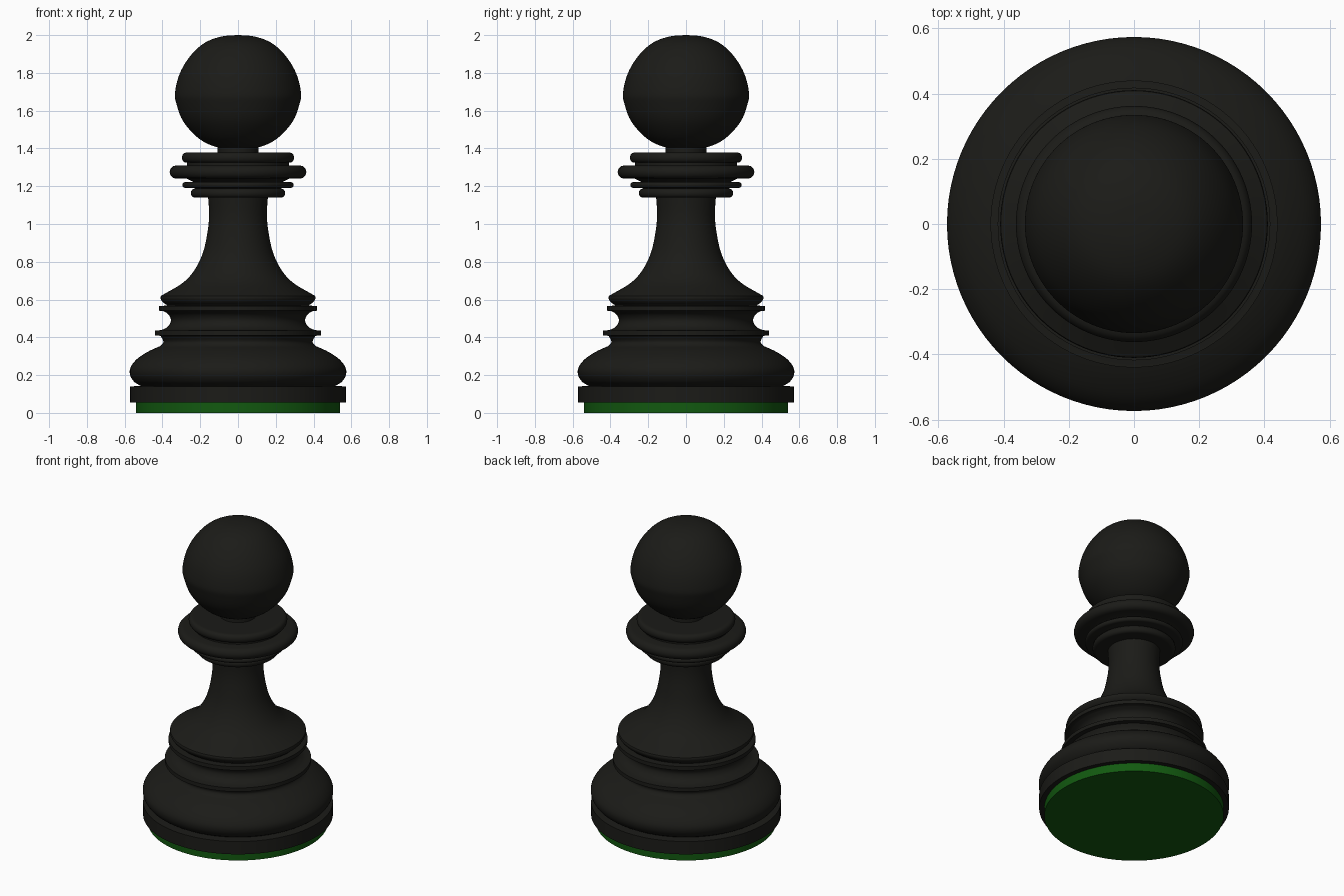
import bpy, bmesh, math

if "Cube" in bpy.data.objects:
    bpy.data.objects.remove(bpy.data.objects["Cube"])

SEGMENTS = 96


def material(name, color):
    m = bpy.data.materials.new(name)
    m.diffuse_color = (*color, 1)
    m.use_nodes = True
    m.node_tree.nodes["Principled BSDF"].inputs["Base Color"].default_value = m.diffuse_color
    return m


def curve(pts, steps=5):
    """Catmull-Rom curve through (radius, height) points."""
    ext = [pts[0]] + pts + [pts[-1]]
    out = []
    for a, b, c, d in zip(ext, ext[1:], ext[2:], ext[3:]):
        for i in range(steps):
            t = i / steps
            out.append(tuple(0.5 * (2 * q + (r - p) * t + (2 * p - 5 * q + 4 * r - s) * t * t
                                    + (3 * q - p - 3 * r + s) * t ** 3)
                             for p, q, r, s in zip(a, b, c, d)))
    return out + [pts[-1]]


def ring(inner, outer, z0, z1, bevel, steps=6):
    """Disc outline with a rounded rim."""
    h, mid = (z1 - z0) / 2, (z0 + z1) / 2
    arc = [(outer - bevel + bevel * math.cos(a), mid + h * math.sin(a))
           for a in (math.pi * (i / steps - 0.5) for i in range(steps + 1))]
    return [(inner, z0)] + arc + [(inner, z1)]


def lathe(name, profile, mat):
    """Revolve a profile around z, with poles merged where the radius is 0."""
    bm = bmesh.new()
    verts = [bm.verts.new((r, 0, z)) for r, z in profile]
    edges = [bm.edges.new(p) for p in zip(verts, verts[1:])]
    bmesh.ops.spin(bm, geom=verts + edges, cent=(0, 0, 0), axis=(0, 0, 1),
                   angle=math.tau, steps=SEGMENTS, use_duplicate=False)
    bmesh.ops.remove_doubles(bm, verts=bm.verts, dist=1e-5)
    bmesh.ops.recalc_face_normals(bm, faces=bm.faces)
    me = bpy.data.meshes.new(name)
    bm.to_mesh(me)
    bm.free()
    me.materials.append(mat)
    ob = bpy.data.objects.new(name, me)
    bpy.context.collection.objects.link(ob)
    bpy.ops.object.select_all(action='DESELECT')
    ob.select_set(True)
    bpy.context.view_layer.objects.active = ob
    bpy.ops.object.shade_smooth_by_angle(angle=math.radians(35))
    return ob


black = material("black_wood", (0.011, 0.011, 0.009))
green = material("green_felt", (0.006, 0.1, 0.005))

# Felt pad underneath
lathe("felt_pad", [(0, 0), (0.54, 0), (0.54, 0.055), (0, 0.055)], green)

# Turned body: plinth, bulge, cove, stem
body = [(0, 0.055), (0.571, 0.055), (0.571, 0.14), (0.515, 0.143)]
body += curve([(0.52, 0.146), (0.55, 0.165), (0.571, 0.2), (0.569, 0.24),
               (0.535, 0.285), (0.475, 0.325), (0.413, 0.353)])
body += curve([(0.40, 0.365), (0.395, 0.38), (0.41, 0.408)], 3)
body += [(0.44, 0.41), (0.44, 0.435), (0.41, 0.438)]
body += curve([(0.395, 0.442), (0.368, 0.46), (0.355, 0.49), (0.367, 0.52), (0.395, 0.539)])
body += [(0.418, 0.541), (0.418, 0.566), (0.376, 0.568)]
body += curve([(0.378, 0.572), (0.397, 0.585), (0.41, 0.605), (0.408, 0.62)], 3)
body += curve([(0.395, 0.627), (0.29, 0.69), (0.228, 0.76), (0.185, 0.85),
               (0.161, 0.96), (0.153, 1.05), (0.158, 1.14)])

# Collar of stacked rings
body += ring(0.225, 0.25, 1.14, 1.187, 0.02)
body += ring(0.235, 0.295, 1.191, 1.222, 0.015)
body += ring(0.27, 0.362, 1.24, 1.31, 0.035)
body += ring(0.27, 0.297, 1.325, 1.378, 0.02)
body += [(0.108, 1.378), (0.108, 1.41), (0, 1.41)]
lathe("body", body, black)

# Slightly flattened ball head
head = [(0, 1.4), (0.10, 1.404), (0.2, 1.447), (0.288, 1.54), (0.327, 1.64), (0.333, 1.7),
        (0.307, 1.8), (0.25, 1.893), (0.175, 1.96), (0.085, 1.993), (0, 2.0)]
lathe("head", curve(head, 5), black)
